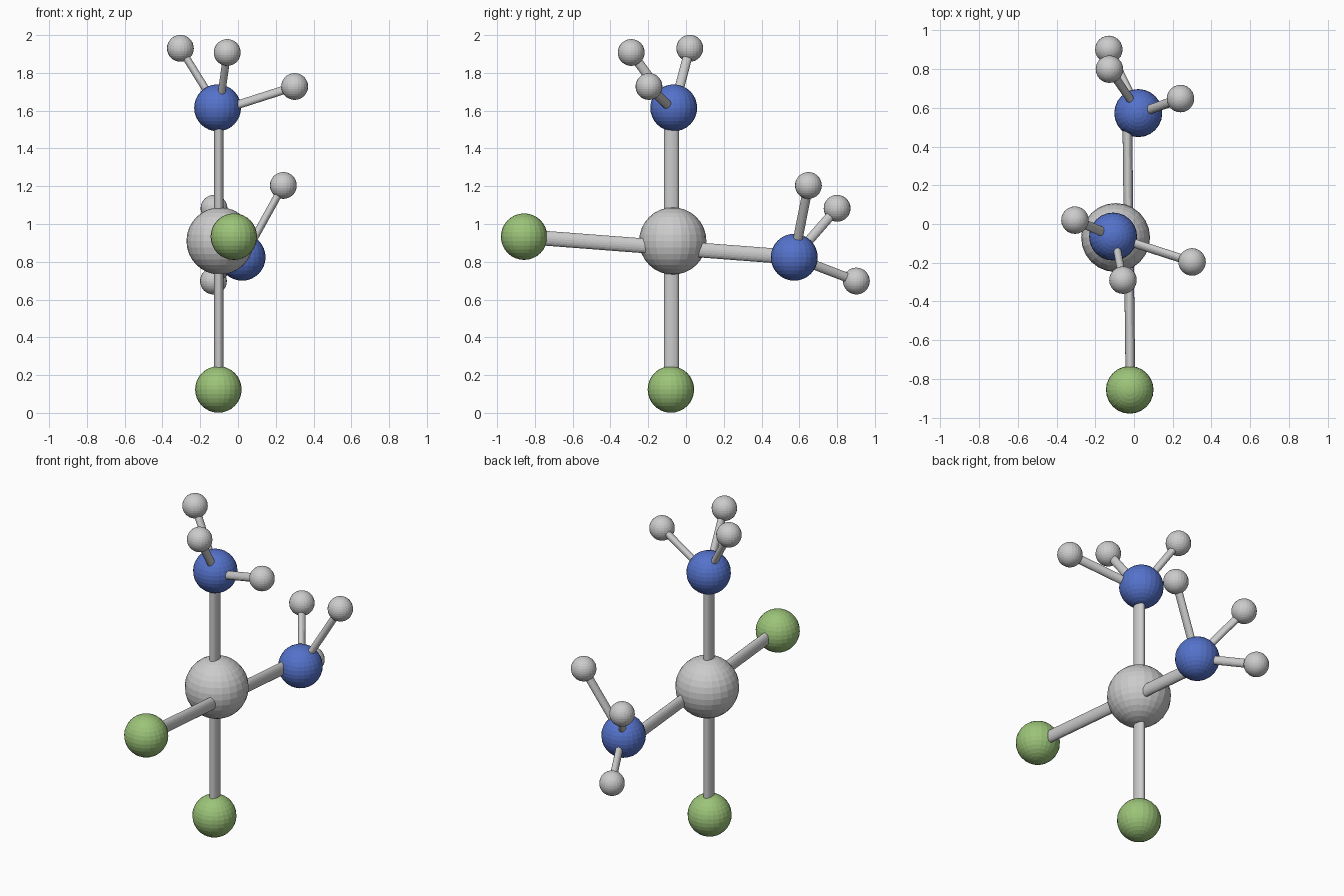
import bpy
from mathutils import Matrix, Vector

if "Cube" in bpy.data.objects:
    bpy.data.objects.remove(bpy.data.objects["Cube"])


def material(name, color):
    m = bpy.data.materials.new(name)
    m.diffuse_color = color
    m.use_nodes = True
    m.node_tree.nodes["Principled BSDF"].inputs["Base Color"].default_value = m.diffuse_color
    return m


BLUE = material("blue", (0.09, 0.17, 0.60, 1))
GREEN = material("green", (0.33, 0.55, 0.19, 1))


def ball(name, center, radius, mat=None):
    bpy.ops.mesh.primitive_uv_sphere_add(segments=24, ring_count=16, radius=radius, location=center)
    ob = bpy.context.object
    ob.name = name
    if mat:
        ob.data.materials.append(mat)
    return ob


def rod(name, a, b, narrow, wide):
    """Oval rod from a to b, its narrow axis kept close to x."""
    a, b = Vector(a), Vector(b)
    d = (b - a).normalized()
    side = d.cross(Vector((1, 0, 0))).normalized()
    thin = side.cross(d)
    bpy.ops.mesh.primitive_cylinder_add(vertices=20, radius=1, depth=1)
    ob = bpy.context.object
    ob.name = name
    rot = Matrix((thin, side, d)).transposed().to_4x4()
    scale = Matrix.Diagonal((narrow, wide, (b - a).length, 1))
    ob.data.transform(Matrix.Translation((a + b) / 2) @ rot @ scale)
    return ob


# Large atoms
ball("central_atom", (-0.095, -0.07, 0.91), 0.178)
ball("green_atom_bottom", (-0.104, -0.08, 0.124), 0.123, GREEN)
ball("green_atom_front", (-0.022, -0.857, 0.933), 0.123, GREEN)
ball("blue_atom_top", (-0.108, -0.065, 1.615), 0.124, BLUE)
ball("blue_atom_back", (0.022, 0.573, 0.824), 0.124, BLUE)

# Main bonds, each running straight through the central atom
rod("vertical_bond", (-0.102, -0.077, 0.12), (-0.102, -0.077, 1.6), 0.025, 0.039)
rod("horizontal_bond", (-0.018, -0.857, 0.933), (-0.035, 0.573, 0.824), 0.025, 0.039)

# Small grey atoms with their bonds to the blue atoms
groups = {
    "top": ((-0.10, -0.067, 1.60),
            [(-0.305, 0.02, 1.93), (-0.057, -0.29, 1.908), (0.30, -0.196, 1.728)]),
    "back": ((0.03, 0.573, 0.824),
             [(0.24, 0.648, 1.204), (-0.127, 0.80, 1.083), (-0.13, 0.902, 0.698)]),
}
for label, (hub, atoms) in groups.items():
    for i, p in enumerate(atoms, 1):
        ball(f"small_atom_{label}_{i}", p, 0.071)
        rod(f"small_bond_{label}_{i}", hub, p, 0.02, 0.025)
